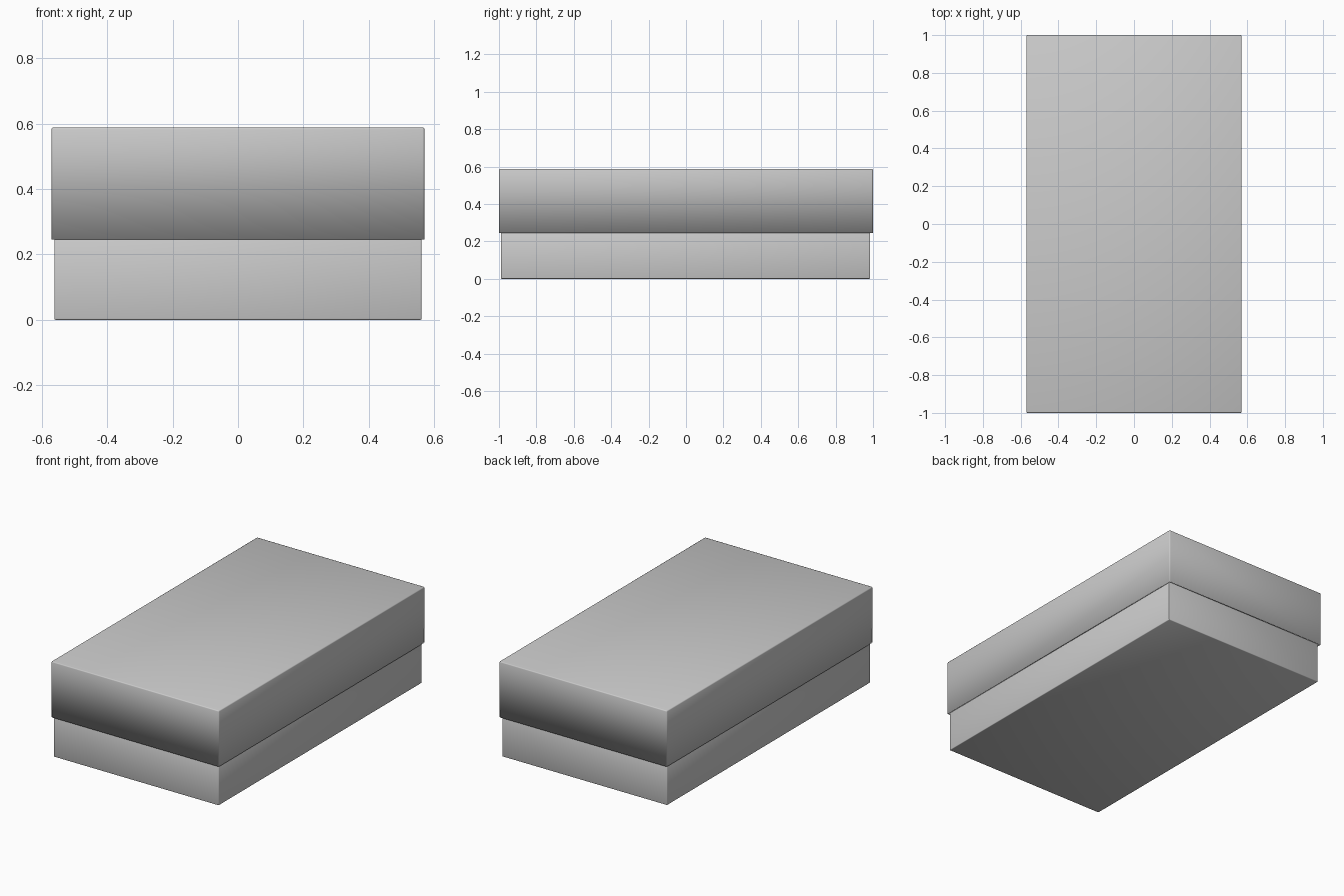
import bpy, bmesh
from math import radians

if "Cube" in bpy.data.objects:
    bpy.data.objects.remove(bpy.data.objects["Cube"])


def open_box(name, half_x, half_y, z0, z1, open_z, wall, radius, center_y=0.0):
    """Thin-walled box with one open side (+1 top, -1 bottom) and softened edges."""
    bm = bmesh.new()
    bmesh.ops.create_cube(bm, size=2)
    for v in bm.verts:
        v.co = (v.co.x * half_x, v.co.y * half_y + center_y, z1 if v.co.z > 0 else z0)
    bm.normal_update()
    bmesh.ops.delete(bm, geom=[f for f in bm.faces if f.normal.z * open_z > 0.5],
                     context='FACES_ONLY')
    edges = [e for e in bm.edges if not e.is_boundary]
    bmesh.ops.bevel(bm, geom=edges, offset=radius, segments=2, profile=0.5, affect='EDGES')
    mesh = bpy.data.meshes.new(name)
    bm.to_mesh(mesh)
    bm.free()
    obj = bpy.data.objects.new(name, mesh)
    bpy.context.collection.objects.link(obj)
    shell = obj.modifiers.new("wall", 'SOLIDIFY')
    shell.thickness = wall
    shell.offset = -1
    bpy.ops.object.select_all(action='DESELECT')
    obj.select_set(True)
    bpy.context.view_layer.objects.active = obj
    bpy.ops.object.shade_smooth_by_angle(angle=radians(50))
    return obj


# Lower tray, tucked up inside the lid
open_box("box_base", 0.561, 0.987, 0.0, 0.572, 1, 0.008, 0.004, -0.002)
# Lid that overhangs the tray slightly
open_box("box_lid", 0.570, 1.0, 0.245, 0.588, -1, 0.008, 0.006)
